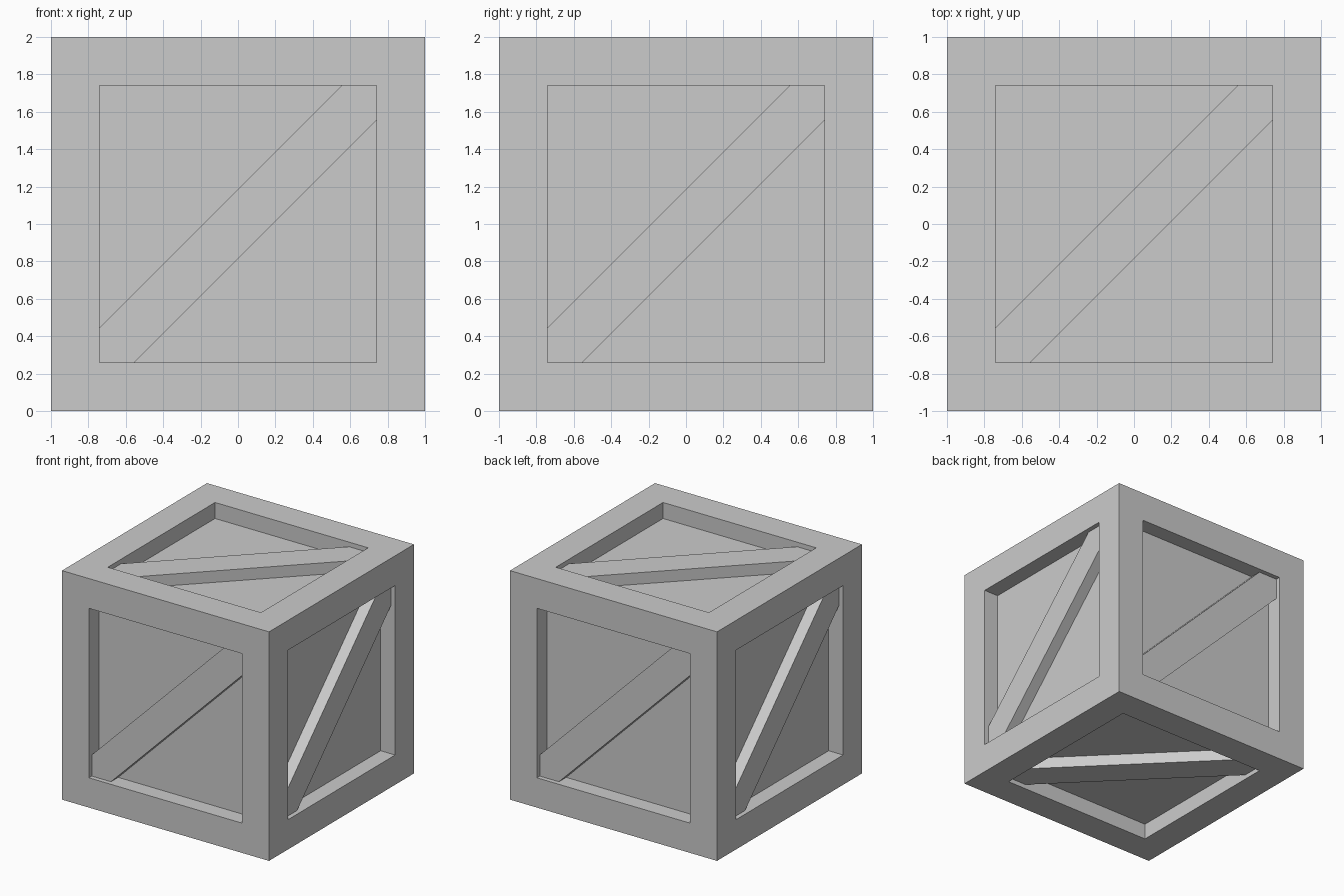
import bpy, bmesh
from mathutils import Matrix, Vector

if "Cube" in bpy.data.objects:
    bpy.data.objects.remove(bpy.data.objects["Cube"])

CENTRE = Vector((0, 0, 1))
FRAME = 0.26          # width of the frame border
OPEN = 1 - FRAME      # half size of each opening
PANEL = 0.86          # distance of the panels from the centre
BRACE = 0.96          # distance of the brace fronts from the centre
HALF = 0.185          # brace half width measured along a frame edge


def finish(bm, name):
    bmesh.ops.recalc_face_normals(bm, faces=bm.faces)
    mesh = bpy.data.meshes.new(name)
    bm.to_mesh(mesh)
    bm.free()
    obj = bpy.data.objects.new(name, mesh)
    bpy.context.collection.objects.link(obj)
    obj.location = CENTRE
    return obj


# Crate body: cube with a square recess sunk into every face
bm = bmesh.new()
bmesh.ops.create_cube(bm, size=2)
panels = list(bm.faces)
bmesh.ops.inset_individual(bm, faces=panels, thickness=FRAME, use_even_offset=True)
panels = bmesh.ops.extrude_discrete_faces(bm, faces=panels)["faces"]
for f in panels:
    centre = f.calc_center_median()
    bmesh.ops.translate(bm, verts=f.verts, vec=centre.normalized() * (PANEL - 1))
finish(bm, "crate_body")


# Diagonal braces: one strip per face, trimmed to fit the frame corners
def brace(name, normal, across):
    n, u = Vector(normal), Vector(across)
    rot = Matrix((u, n.cross(u), n)).transposed()
    a, b = OPEN, OPEN - HALF
    outline = [(-a, -a), (-b, -a), (a, b), (a, a), (b, a), (-a, -b)]
    bm = bmesh.new()
    face = bm.faces.new([bm.verts.new(rot @ Vector((x, y, PANEL))) for x, y in outline])
    top = bmesh.ops.extrude_face_region(bm, geom=[face])["geom"]
    verts = [g for g in top if isinstance(g, bmesh.types.BMVert)]
    bmesh.ops.translate(bm, verts=verts, vec=n * (BRACE - PANEL))
    finish(bm, name)


brace("front_brace", (0, -1, 0), (1, 0, 0))
brace("right_brace", (1, 0, 0), (0, 1, 0))
brace("back_brace", (0, 1, 0), (-1, 0, 0))
brace("left_brace", (-1, 0, 0), (0, -1, 0))
brace("top_brace", (0, 0, 1), (1, 0, 0))
brace("bottom_brace", (0, 0, -1), (1, 0, 0))
